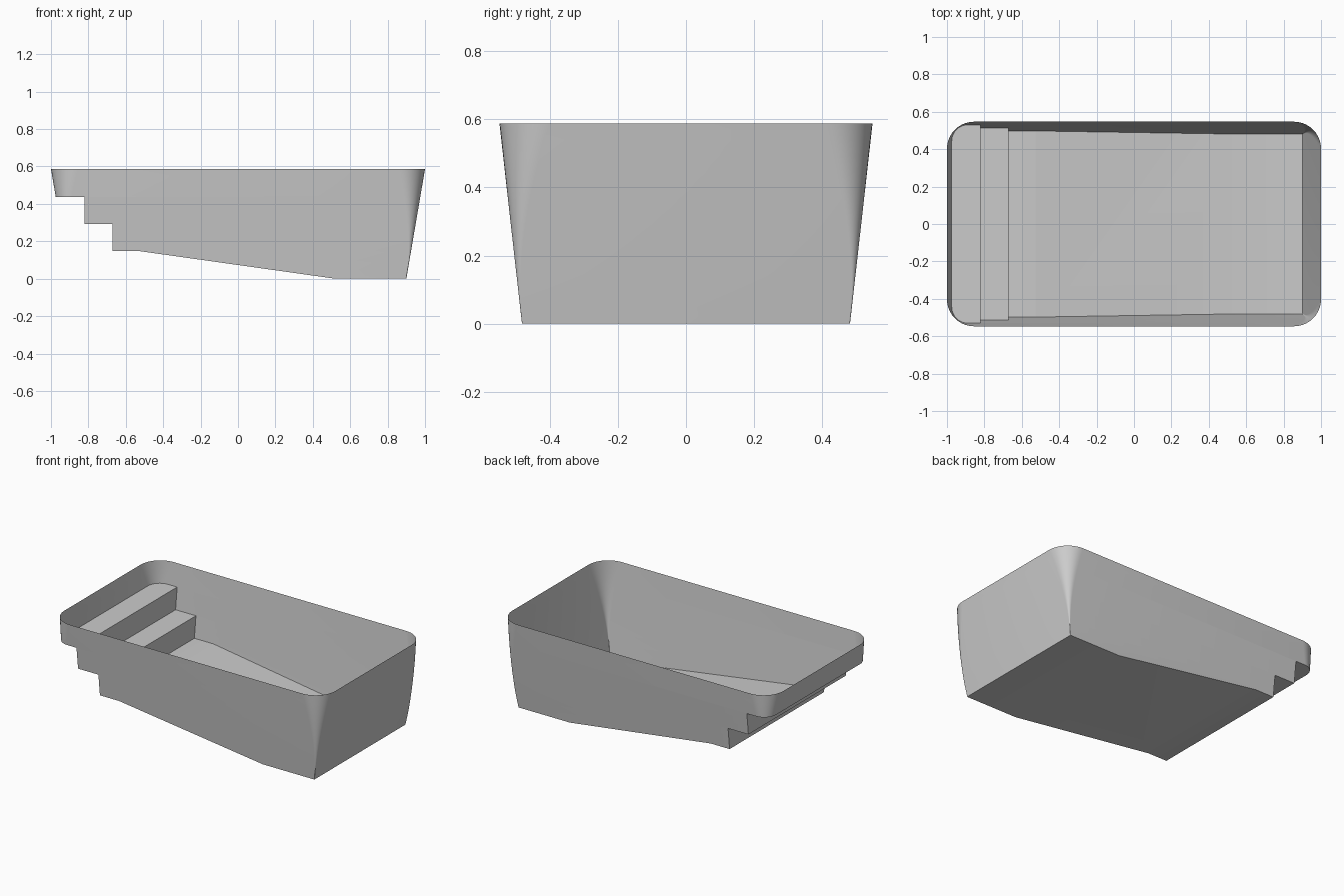
import bpy, bmesh, math

if "Cube" in bpy.data.objects:
    bpy.data.objects.remove(bpy.data.objects["Cube"])

TOP = 0.587      # rim height
CORNER = 0.145   # corner radius at the rim
ARC = 10         # segments per corner

grey = bpy.data.materials.new("pool_grey")
grey.use_nodes = True
grey.diffuse_color = (0.6, 0.6, 0.6, 1)
grey.node_tree.nodes["Principled BSDF"].inputs["Base Color"].default_value = (0.6, 0.6, 0.6, 1)


def make_object(name, bm):
    bmesh.ops.recalc_face_normals(bm, faces=bm.faces)
    mesh = bpy.data.meshes.new(name)
    bm.to_mesh(mesh)
    bm.free()
    mesh.materials.append(grey)
    obj = bpy.data.objects.new(name, mesh)
    bpy.context.collection.objects.link(obj)
    return obj


def wall_ring(bm, z):
    """Rounded rectangle whose sides slope in and corners sharpen downwards."""
    t = z / TOP
    hx, hy = 0.9 + 0.1 * t, 0.481 + 0.066 * t
    r = max(0.004, CORNER * max(t, 0) ** 1.75)
    ring = []
    for i, (sx, sy) in enumerate([(1, 1), (-1, 1), (-1, -1), (1, -1)]):
        for k in range(ARC + 1):
            a = math.pi / 2 * (i + k / ARC)
            ring.append(bm.verts.new((sx * (hx - r) + r * math.cos(a),
                                      sy * (hy - r) + r * math.sin(a), z)))
    return ring


# Tapered body lofted from the wall rings
bm = bmesh.new()
levels = 12
rings = [wall_ring(bm, -0.05)] + [wall_ring(bm, TOP * i / levels) for i in range(levels + 1)]
for low, high in zip(rings, rings[1:]):
    for i in range(len(low)):
        j = (i + 1) % len(low)
        bm.faces.new((low[i], low[j], high[j], high[i]))
bm.faces.new(rings[0])
bm.faces.new(rings[-1])
pool = make_object("pool_shell", bm)

# Side profile of the steps and sloping floor, extruded across the width
profile = [(-1.2, 0.437), (-0.82, 0.437), (-0.82, 0.292), (-0.67, 0.292), (-0.67, 0.148),
           (-0.53, 0.148), (0.52, 0), (1.2, 0), (1.2, 0.8), (-1.2, 0.8)]
bm = bmesh.new()
side = bm.faces.new([bm.verts.new((x, -0.8, z)) for x, z in profile])
extruded = bmesh.ops.extrude_face_region(bm, geom=[side])["geom"]
bmesh.ops.translate(bm, vec=(0, 1.6, 0),
                    verts=[v for v in extruded if isinstance(v, bmesh.types.BMVert)])
cutter = make_object("floor_cutter", bm)
cutter.hide_render = True

# Shape the underside with the profile
cut = pool.modifiers.new("floor", "BOOLEAN")
cut.operation = "INTERSECT"
cut.solver = "EXACT"
cut.object = cutter
bpy.ops.object.select_all(action="DESELECT")
bpy.context.view_layer.objects.active = pool
pool.select_set(True)
bpy.ops.object.modifier_apply(modifier=cut.name)
bpy.data.objects.remove(cutter)

# Open the top to leave a thin shell
bm = bmesh.new()
bm.from_mesh(pool.data)
lid = [f for f in bm.faces if all(v.co.z > TOP - 0.001 for v in f.verts)]
bmesh.ops.delete(bm, geom=lid, context="FACES")
bm.to_mesh(pool.data)
bm.free()

bpy.ops.object.shade_smooth_by_angle(angle=math.radians(30))
